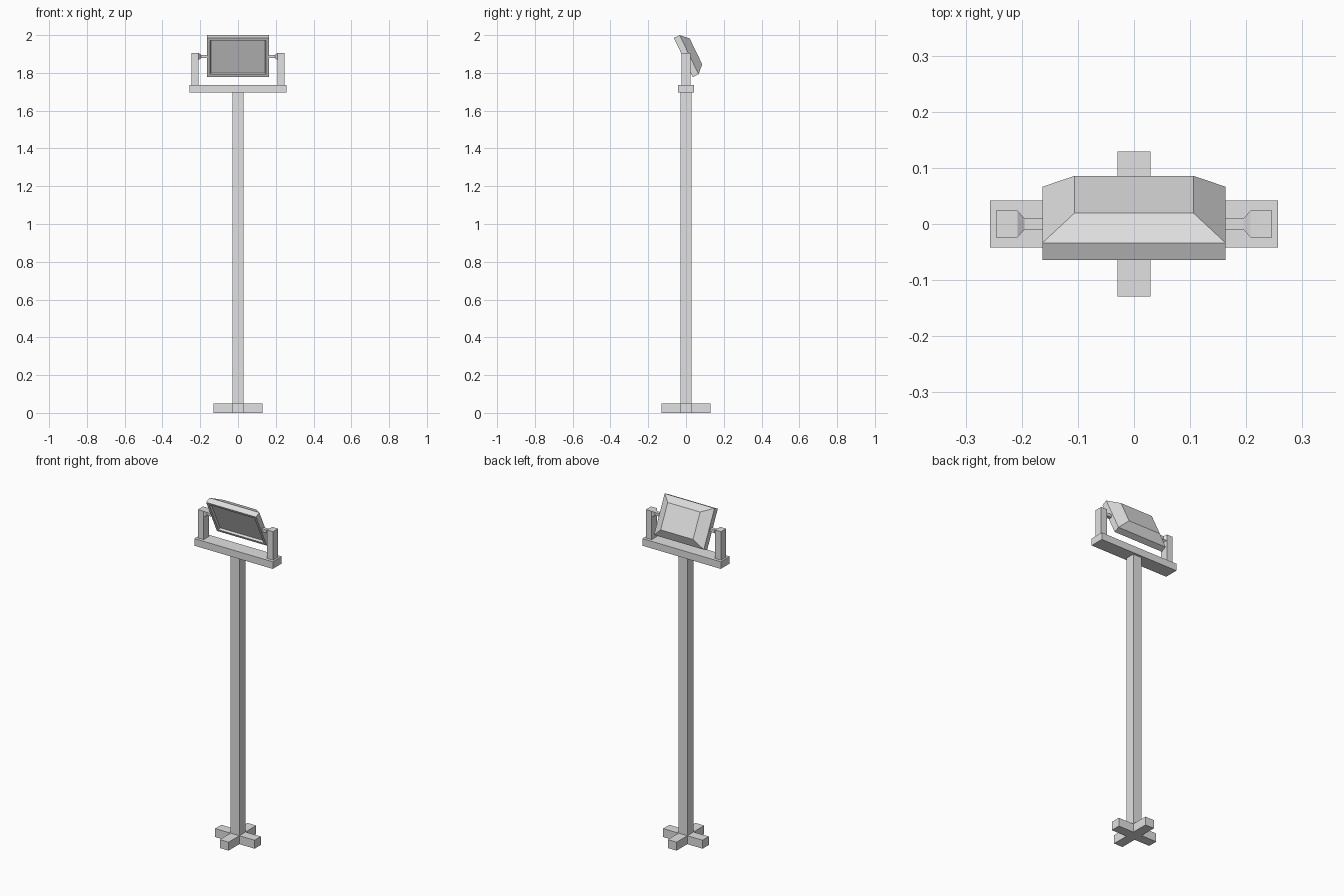
import bpy, bmesh, math
from mathutils import Matrix, Vector

if "Cube" in bpy.data.objects:
    bpy.data.objects.remove(bpy.data.objects["Cube"])

grey = bpy.data.materials.new("light_grey")
grey.diffuse_color = (0.75, 0.75, 0.75, 1)
grey.use_nodes = True
grey.node_tree.nodes["Principled BSDF"].inputs["Base Color"].default_value = grey.diffuse_color


def finish(name, bm):
    bmesh.ops.recalc_face_normals(bm, faces=bm.faces)
    mesh = bpy.data.meshes.new(name)
    bm.to_mesh(mesh)
    bm.free()
    mesh.materials.append(grey)
    obj = bpy.data.objects.new(name, mesh)
    bpy.context.collection.objects.link(obj)
    return obj


def box(bm, x0, x1, y0, y1, z0, z1):
    m = Matrix.Translation(((x0 + x1) / 2, (y0 + y1) / 2, (z0 + z1) / 2))
    m = m @ Matrix.Diagonal((x1 - x0, y1 - y0, z1 - z0, 1))
    bmesh.ops.create_cube(bm, size=1, matrix=m)


def loft(bm, rings):
    """Join rectangles (lists of four points) and cap both ends."""
    loops = [[bm.verts.new(p) for p in ring] for ring in rings]
    for a, b in zip(loops, loops[1:]):
        for i in range(4):
            j = (i + 1) % 4
            bm.faces.new((a[i], a[j], b[j], b[i]))
    bm.faces.new(loops[0])
    bm.faces.new(loops[-1])


CORNERS = ((-1, -1), (1, -1), (1, 1), (-1, 1))

# Post with a four-armed foot, extruded from one block
bm = bmesh.new()
box(bm, -0.029, 0.029, -0.029, 0.029, 0, 0.05)
bm.normal_update()
for face in list(bm.faces):
    n = face.normal.copy()
    if n.z < -0.5:
        continue
    length = 1.646 if n.z > 0.5 else 0.1
    new = bmesh.ops.extrude_discrete_faces(bm, faces=[face])["faces"][0]
    bmesh.ops.translate(bm, verts=new.verts, vec=n * length)
bmesh.ops.remove_doubles(bm, verts=bm.verts, dist=1e-5)
finish("post_and_foot", bm)

# Crossbar
bm = bmesh.new()
box(bm, -0.257, 0.257, -0.042, 0.042, 1.695, 1.737)
finish("crossbar", bm)

# Upright arms with a tapered boss and square pivot pin
for side, label in ((-1, "left"), (1, "right")):
    bm = bmesh.new()
    box(bm, *sorted((side * 0.208, side * 0.246)), -0.024, 0.024, 1.737, 1.905)
    loft(bm, [[(side * x, h * a, 1.887 + v * b) for a, b in CORNERS]
              for x, h, v in ((0.208, 0.024, 0.018), (0.195, 0.01, 0.009),
                              (0.155, 0.01, 0.009))])
    finish(label + "_arm", bm)

# Tilted lamp housing: recessed panel, frame, rim, tapered back
bm = bmesh.new()
profile = (  # half width, half height, depth
    (0.144, 0.096, 0.012), (0.148, 0.100, 0.0), (0.163, 0.115, 0.0),
    (0.163, 0.115, 0.0344), (0.106, 0.076, 0.0745))
loft(bm, [[(w * a, d, h * b) for a, b in CORNERS] for w, h, d in profile])
bm.transform(Matrix.Translation(Vector((0, -0.0145, 1.8815)))
             @ Matrix.Rotation(math.radians(25.8), 4, 'X'))
finish("lamp_housing", bm)
